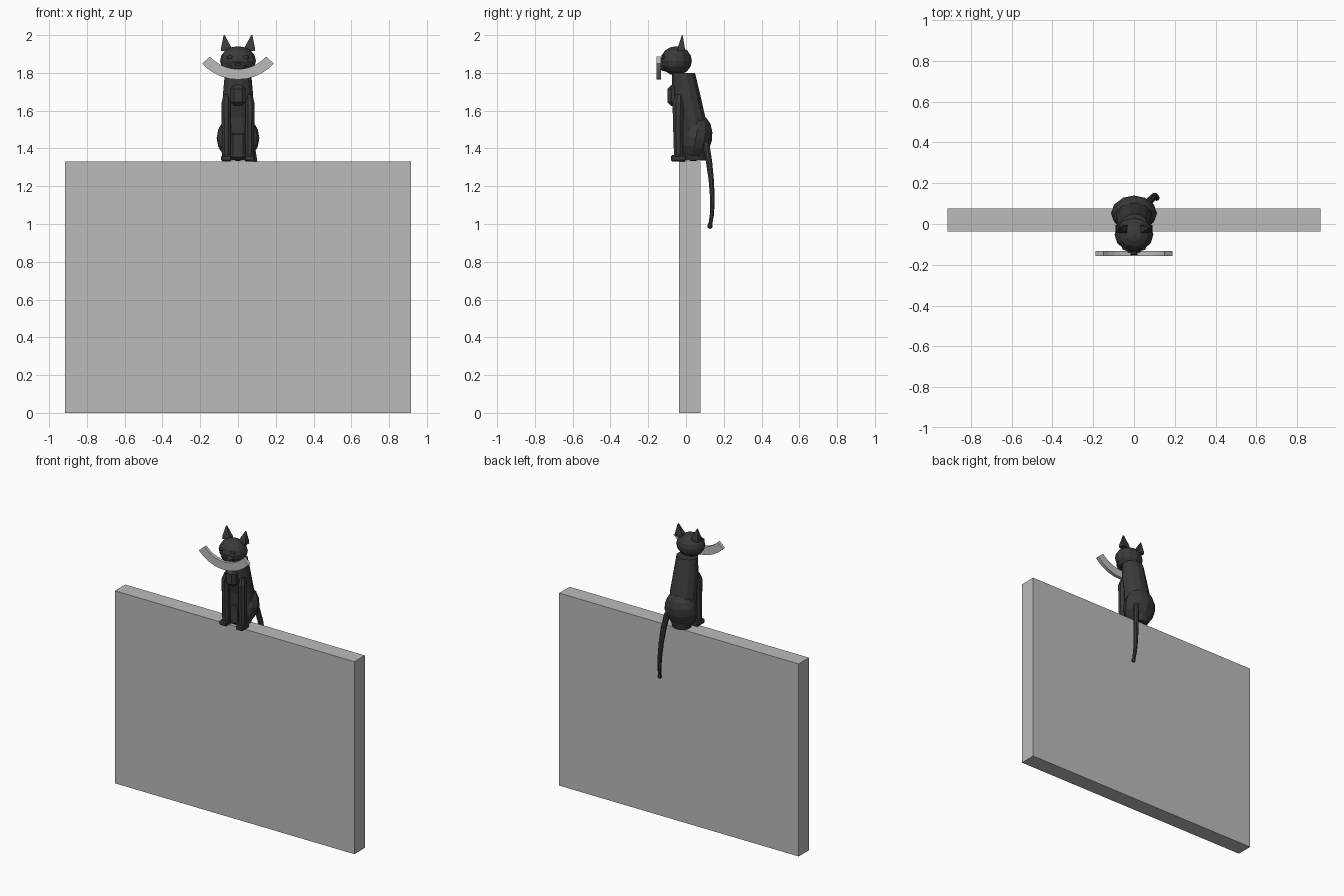
import bpy, bmesh, math
from mathutils import Vector, Matrix

if "Cube" in bpy.data.objects:
    bpy.data.objects.remove(bpy.data.objects["Cube"])


def material(name, c):
    m = bpy.data.materials.new(name)
    m.diffuse_color = (c, c, c, 1)
    m.use_nodes = True
    m.node_tree.nodes["Principled BSDF"].inputs["Base Color"].default_value = m.diffuse_color
    return m


STONE = material("mid_grey", 0.5)
FUR = material("charcoal", 0.042)


def finish(name, bm, mat):
    bmesh.ops.recalc_face_normals(bm, faces=bm.faces)
    me = bpy.data.meshes.new(name)
    bm.to_mesh(me)
    bm.free()
    me.materials.append(mat)
    ob = bpy.data.objects.new(name, me)
    bpy.context.collection.objects.link(ob)
    return ob


def box(name, lo, hi, mat, bevel=0):
    lo, hi = Vector(lo), Vector(hi)
    bm = bmesh.new()
    bmesh.ops.create_cube(bm, size=1, matrix=Matrix.Translation((lo + hi) / 2) @ Matrix.Diagonal((*(hi - lo), 1)))
    if bevel:
        bmesh.ops.bevel(bm, geom=bm.edges[:], offset=bevel, segments=1, affect='EDGES')
    return finish(name, bm, mat)


def ball(name, centre, radii, seg=12, rings=8, tilt=0):
    bm = bmesh.new()
    mat = Matrix.Translation(centre) @ Matrix.Rotation(tilt, 4, 'X') @ Matrix.Diagonal((*radii, 1))
    bmesh.ops.create_uvsphere(bm, u_segments=seg, v_segments=rings, radius=1, matrix=mat)
    return finish(name, bm, FUR)


def loft(name, sections, n):
    """Stack horizontal ellipses given as (x, y, z, rx, ry)."""
    bm = bmesh.new()
    rings = []
    for x, y, z, rx, ry in sections:
        rings.append([bm.verts.new((x + rx * math.cos((i + .5) * math.tau / n),
                                    y + ry * math.sin((i + .5) * math.tau / n), z)) for i in range(n)])
    for a, b in zip(rings, rings[1:]):
        for i in range(n):
            bm.faces.new((a[i], a[(i + 1) % n], b[(i + 1) % n], b[i]))
    bm.faces.new(rings[0])
    bm.faces.new(rings[-1])
    return finish(name, bm, FUR)


# Wall
box("wall", (-.915, -.036, 0), (.915, .077, 1.33), STONE)

# Curved smile plate in front of the face
bm = bmesh.new()
cols = []
N = 10
for i in range(N + 1):
    a = math.radians(-48 + 96 * i / N)
    cols.append([bm.verts.new((r * math.sin(a), y, 2.02 - r * math.cos(a)))
                 for r, y in ((.2, -.156), (.255, -.156), (.255, -.133), (.2, -.133))])
for a, b in zip(cols, cols[1:]):
    for k in range(4):
        bm.faces.new((a[k], a[(k + 1) % 4], b[(k + 1) % 4], b[k]))
bm.faces.new(cols[0])
bm.faces.new(cols[-1])
finish("smile_plate", bm, STONE)

# Torso, haunches, belly and chest
loft("torso", [(0, .045, 1.335, .06, .06), (0, .04, 1.42, .092, .08), (0, .03, 1.56, .09, .076),
               (0, .003, 1.68, .083, .076), (0, -.014, 1.80, .072, .064)], 12)
ball("haunches", (0, .052, 1.455), (.113, .086, .125), tilt=math.radians(-12))
box("belly", (-.042, -.045, 1.34), (.042, .03, 1.49), FUR, .015)
box("chest_tuft", (-.04, -.098, 1.625), (.04, -.03, 1.735), FUR, .02)

# Head, muzzle and nose
ball("head", (0, -.052, 1.864), (.095, .083, .077))
ball("muzzle", (0, -.11, 1.838), (.05, .035, .03), 10, 6)
box("nose", (-.018, -.152, 1.838), (.018, -.13, 1.854), FUR, .005)

# Paired parts
for s, side in ((-1, "left"), (1, "right")):
    # Ear, a four-sided spike
    loft(side + "_ear", [(s * .06, -.025, 1.915, .042, .028), (s * .062, -.025, 1.935, .038, .026),
                         (s * .073, -.02, 2.0, .004, .003)], 4)
    ball(side + "_eye", (s * .042, -.118, 1.882), (.017, .012, .01), 8, 6)
    # Front leg and paw
    loft(side + "_front_leg", [(s * .062, -.04, 1.345, .025, .025), (s * .062, -.042, 1.5, .026, .028),
                               (s * .064, -.042, 1.64, .026, .032), (s * .06, -.035, 1.685, .016, .02)], 8)
    box(side + "_front_paw", sorted_lo := (s * .062 - .027, -.08, 1.332), (s * .062 + .027, .0, 1.364), FUR, .006)

# Tail hanging behind the wall, tapered with a rounded tip
loft("tail", [(.055, .095, 1.47, .014, .014), (.07, .106, 1.42, .02, .02), (.085, .122, 1.33, .019, .018),
              (.095, .134, 1.23, .017, .015), (.102, .140, 1.13, .015, .013),
              (.107, .137, 1.05, .013, .012), (.11, .129, 1.0, .011, .011)], 8)
ball("tail_tip", (.111, .127, .99), (.015, .014, .016), 8, 6)
